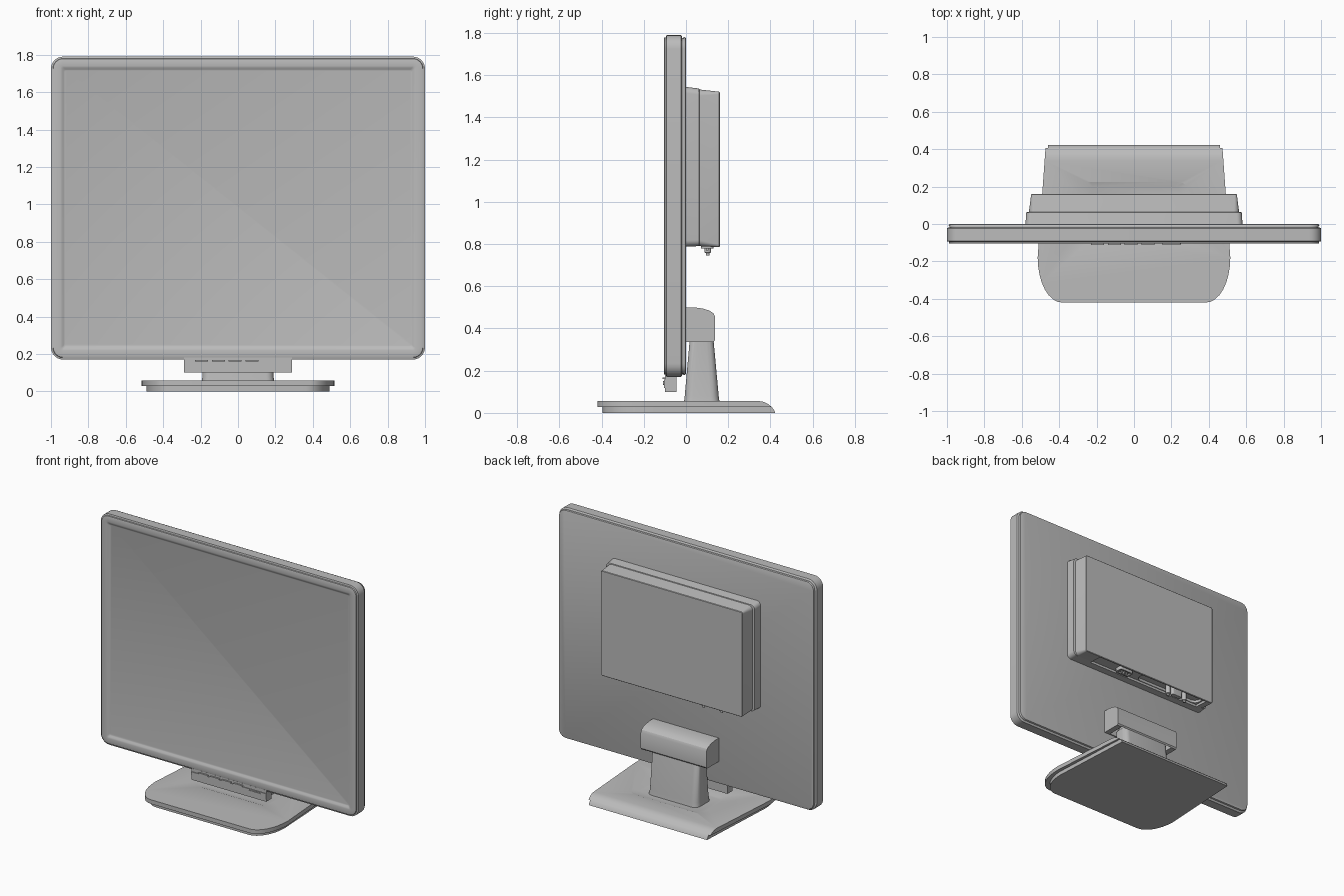
import bpy, bmesh, math
from mathutils import Vector

cube = bpy.data.objects.get("Cube")
if cube:
    bpy.data.objects.remove(cube)

GREY = (0.5, 0.5, 0.5, 1)
mat = bpy.data.materials.new("plain grey")
mat.use_nodes = True
mat.diffuse_color = GREY
bsdf = next(n for n in mat.node_tree.nodes if n.type == 'BSDF_PRINCIPLED')
bsdf.inputs["Base Color"].default_value = GREY


def finish(name, bm, smooth=True):
    bmesh.ops.recalc_face_normals(bm, faces=bm.faces)
    me = bpy.data.meshes.new(name)
    bm.to_mesh(me)
    bm.free()
    me.materials.append(mat)
    ob = bpy.data.objects.new(name, me)
    bpy.context.collection.objects.link(ob)
    if smooth:
        shade(ob)
    return ob


def activate(ob):
    bpy.ops.object.select_all(action='DESELECT')
    ob.select_set(True)
    bpy.context.view_layer.objects.active = ob


def shade(ob):
    activate(ob)
    bpy.ops.object.shade_smooth_by_angle(angle=math.radians(30))


def skin(name, rings):
    """Join closed rings of equal point count and cap both ends."""
    bm = bmesh.new()
    loops = [[bm.verts.new(p) for p in ring] for ring in rings]
    for a, b in zip(loops, loops[1:]):
        for i in range(len(a)):
            j = (i + 1) % len(a)
            bm.faces.new((a[i], a[j], b[j], b[i]))
    bm.faces.new(loops[0])
    bm.faces.new(loops[-1])
    return finish(name, bm)


def rounded(half, lo, hi, r, steps=6):
    """Rounded rectangle outline, centred on x."""
    corners = [(half - r, hi - r), (r - half, hi - r), (r - half, lo + r), (half - r, lo + r)]
    pts = []
    for k, (cx, cy) in enumerate(corners):
        for s in range(steps + 1):
            a = math.pi / 2 * (k + s / steps)
            pts.append((cx + r * math.cos(a), cy + r * math.sin(a)))
    return pts


def loft(name, sections, upright=True, x=0):
    """Sections are (half width, low, high, radius, level)."""
    rings = []
    for half, lo, hi, r, level in sections:
        rings.append([(x + u, level, v) if upright else (x + u, v, level)
                      for u, v in rounded(half, lo, hi, r)])
    return skin(name, rings)


def extrude_x(name, profile, half):
    return skin(name, [[(x, y, z) for y, z in profile] for x in (-half, half)])


def box(name, x0, x1, y0, y1, z0, z1):
    bm = bmesh.new()
    bmesh.ops.create_cube(bm, size=1)
    for v in bm.verts:
        v.co = Vector(((x0 + x1) / 2 + v.co.x * (x1 - x0),
                       (y0 + y1) / 2 + v.co.y * (y1 - y0),
                       (z0 + z1) / 2 + v.co.z * (z1 - z0)))
    return finish(name, bm, False)


def cut(ob, cutter, operation='DIFFERENCE'):
    mod = ob.modifiers.new("cut", 'BOOLEAN')
    mod.operation, mod.solver, mod.object = operation, 'EXACT', cutter
    activate(ob)
    bpy.ops.object.modifier_apply(modifier=mod.name)
    bpy.data.objects.remove(cutter)
    shade(ob)


# Display housing: nested rounded outlines from the sunken screen round to the back
def inset(d, y, r=None):
    return (1 - d, 0.17 + d, 1.79 - d, max(0.065 - d, 0.01) if r is None else r, y)


loft("display_housing", [
    inset(0.075, -0.094), inset(0.068, -0.096), inset(0.06, -0.103), inset(0.05, -0.105),
    inset(0.02, -0.105), inset(0.012, -0.103), inset(0.01, -0.095), inset(0, -0.092),
    inset(0, -0.024), inset(0.006, -0.019), inset(0.013, -0.018), inset(0.013, -0.012),
    inset(0.009, -0.011), inset(0.012, -0.002), inset(0.017, 0)])

# Stepped rear casing with a recessed underside
casing = loft("rear_casing", [
    (0.58, 0.788, 1.545, 0.03, -0.005), (0.577, 0.79, 1.537, 0.03, 0.062),
    (0.562, 0.79, 1.532, 0.03, 0.064), (0.55, 0.785, 1.522, 0.012, 0.157),
    (0.547, 0.788, 1.519, 0.01, 0.16)])
cut(casing, box("recess_cutter", -0.5, 0.42, 0.05, 0.15, 0.7, 0.806))
cut(casing, loft("socket_bay_cutter", [(0.26, 0.055, 0.143, 0.04, 0.7),
                                       (0.26, 0.055, 0.143, 0.04, 0.825)], False, -0.23))

# Sockets under the casing
loft("power_socket", [(0.055, 0.07, 0.13, 0.015, 0.82), (0.055, 0.07, 0.13, 0.015, 0.78),
                      (0.042, 0.08, 0.12, 0.01, 0.78), (0.042, 0.08, 0.12, 0.01, 0.79)], False, 0.17)
for px in (0.15, 0.17, 0.19):
    box("power_pin", px - 0.004, px + 0.004, 0.095, 0.107, 0.77, 0.8)
loft("video_socket", [(0.045, 0.085, 0.12, 0.012, 0.83), (0.04, 0.088, 0.117, 0.012, 0.765)],
     False, -0.28)
for px in (-0.35, -0.21):
    loft("socket_screw", [(0.016, 0.087, 0.119, 0.016, 0.83), (0.016, 0.087, 0.119, 0.016, 0.76),
                          (0.009, 0.094, 0.112, 0.009, 0.757), (0.009, 0.094, 0.112, 0.009, 0.745)],
         False, px)

# Control strip below the display
box("control_strip", -0.29, 0.29, -0.1, -0.045, 0.1, 0.18)
skin("control_cover", [[(x, y, z) for x, z in (
    (-0.29, 0.135), (0.08, 0.135), (0.13, 0.117), (0.29, 0.117), (0.29, 0.158), (-0.29, 0.158))]
    for y in (-0.1, -0.105)])
for i in range(4):
    bx = -0.23 + i * 0.09
    box("control_button", bx, bx + 0.07, -0.111, -0.1, 0.161, 0.168)
loft("power_button", [(0.05, 0.132, 0.15, 0.008, -0.1), (0.05, 0.132, 0.15, 0.008, -0.109)],
     True, 0.2)

# Hinge head: domed profile, hollowed underneath for the neck
head = extrude_x("hinge_head", [
    (-0.003, 0.335), (-0.003, 0.5), (0.04, 0.5), (0.08, 0.494), (0.11, 0.485), (0.13, 0.472),
    (0.138, 0.455), (0.138, 0.345), (0.13, 0.335)], 0.255)
cut(head, box("hollow_cutter", -0.215, 0.215, 0.008, 0.131, 0.3, 0.4))

# Tapered neck
loft("neck", [(0.195, -0.01, 0.16, 0.04, 0.045), (0.19, -0.006, 0.155, 0.04, 0.08),
              (0.185, 0.018, 0.13, 0.035, 0.35), (0.17, 0.022, 0.126, 0.03, 0.37),
              (0.15, 0.03, 0.12, 0.03, 0.41)], False)


# Foot: two stacked slabs trimmed by one side profile that curls down at the back
def foot_outline(d):
    half = [(0.47 - d / 2, 0.45), (0.515 - d, -0.18)]
    for s in range(1, 9):
        a = math.pi / 2 * s / 8
        half.append((0.385 - d + 0.13 * math.cos(a), -0.18 - (0.24 - d) * math.sin(a)))
    return half + [(-x, y) for x, y in reversed(half)]


for name, d, z0, z1 in (("foot_upper", 0, 0.028, 0.1), ("foot_lower", 0.025, -0.02, 0.03)):
    slab = skin(name, [[(x, y, z) for x, y in foot_outline(d)] for z in (z0, z1)])
    trim = extrude_x("trim", [(-0.5, 0), (-0.5, 0.057), (0.34, 0.057), (0.365, 0.053),
                              (0.388, 0.043), (0.406, 0.028), (0.418, 0.012), (0.423, 0)], 0.7)
    cut(slab, trim, 'INTERSECT')
    if name == "foot_upper":
        # shallow dished area around the neck
        cut(slab, loft("dish_cutter", [(0.26, -0.06, 0.2, 0.05, 0.049),
                                       (0.31, -0.09, 0.235, 0.07, 0.06)], False))
